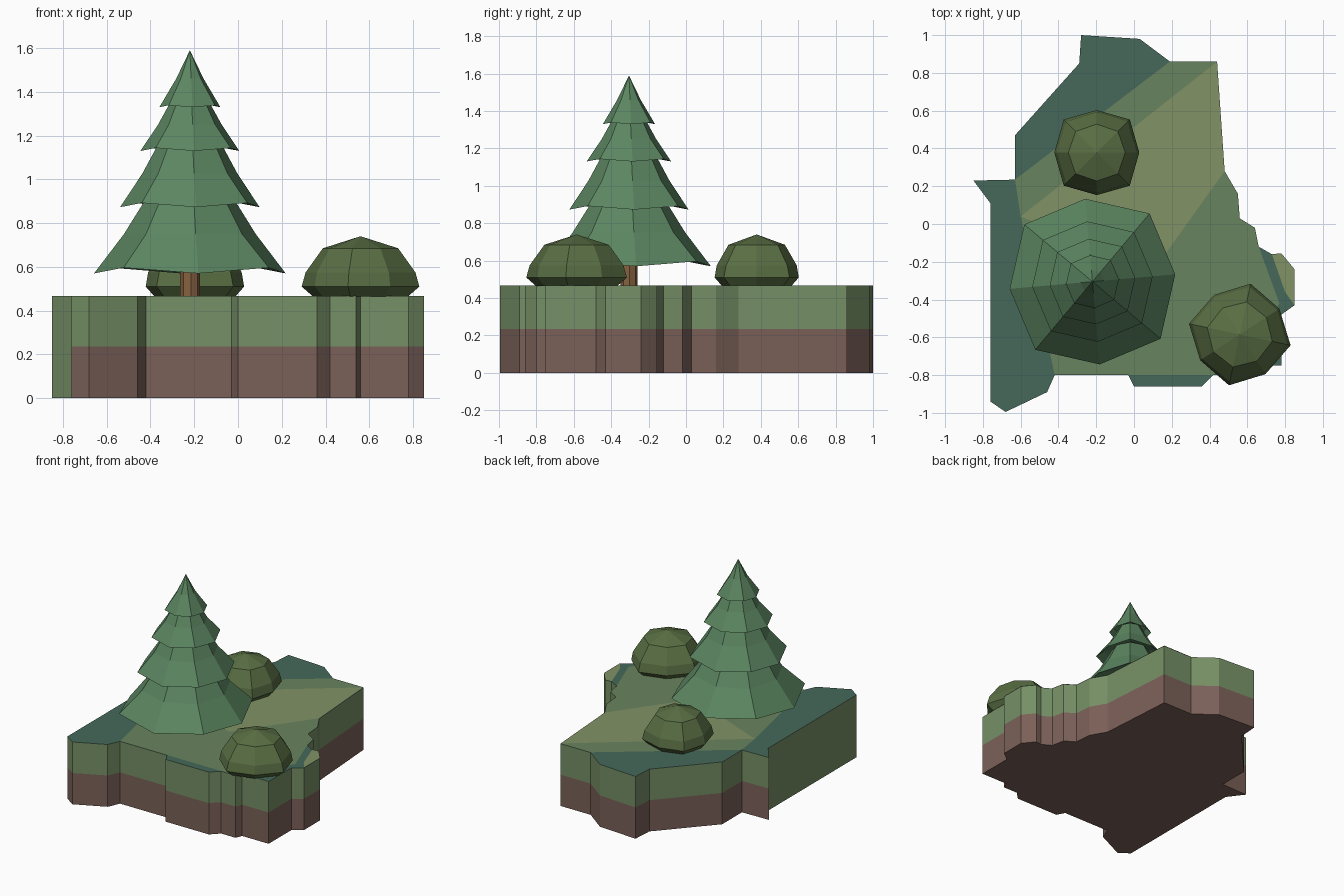
import bpy, bmesh
from math import sin, cos, radians

if "Cube" in bpy.data.objects:
    bpy.data.objects.remove(bpy.data.objects["Cube"])


def mat(name, rgb):
    m = bpy.data.materials.new(name)
    m.diffuse_color = [c ** 2.2 for c in rgb] + [1]
    m.use_nodes = True
    m.node_tree.nodes["Principled BSDF"].inputs["Base Color"].default_value = m.diffuse_color
    return m


GRASS = mat("grass_side", (.46, .56, .40))
DIRT = mat("dirt", (.48, .38, .35))
TEAL = mat("dark_turf", (.28, .41, .36))
MID = mat("turf", (.41, .51, .37))
LIGHT = mat("light_turf", (.50, .57, .40))
NEEDLE = mat("needles", (.36, .52, .38))
LEAF = mat("bush_leaf", (.35, .43, .27))
BARK = mat("bark", (.52, .38, .26))


def finish(bm, name, mats, fix=True):
    if fix:
        bmesh.ops.recalc_face_normals(bm, faces=bm.faces)
    me = bpy.data.meshes.new(name)
    bm.to_mesh(me)
    bm.free()
    for m in mats:
        me.materials.append(m)
    ob = bpy.data.objects.new(name, me)
    bpy.context.collection.objects.link(ob)
    return ob


def lathe(name, m, centre, profile, rot, n=8):
    """Faceted stack of rings; each row is (radius, z, odd radius factor, odd z shift)."""
    bm = bmesh.new()
    rings = []
    for r, z, k, dz in profile:
        if r == 0:
            rings.append([bm.verts.new((*centre, z))])
            continue
        ring = []
        for i in range(n):
            a, odd = radians(rot + 360 * i / n), i % 2
            rr = r * (k if odd else 1)
            ring.append(bm.verts.new((centre[0] + rr * cos(a), centre[1] + rr * sin(a),
                                      z + dz * odd)))
        rings.append(ring)
    for a, b in zip(rings, rings[1:]):
        for i in range(n):
            j = (i + 1) % n
            if len(a) == 1:
                bm.faces.new((a[0], b[j], b[i]))
            elif len(b) == 1:
                bm.faces.new((a[i], a[j], b[0]))
            else:
                bm.faces.new((a[i], a[j], b[j], b[i]))
    for ring, flip in ((rings[0], True), (rings[-1], False)):
        if len(ring) > 1:
            bm.faces.new(ring[::-1] if flip else ring)
    return finish(bm, name, [m])


# Ground slab: one outline, soil below and grass above
TOP, SOIL = .468, .235
outline = [(-.85, .23), (-.76, .11), (-.76, -.94), (-.68, -.995), (-.46, -.89), (-.42, -.80),
           (-.03, -.80), (0, -.86), (.36, -.86), (.42, -.80), (.54, -.80), (.56, -.75),
           (.78, -.75), (.78, -.48), (.85, -.43), (.85, -.24), (.78, -.155), (.73, -.16),
           (.66, -.12), (.64, -.02), (.56, .03), (.55, .16), (.48, .28), (.44, .86),
           (.19, .86), (.03, .98), (-.28, 1), (-.29, .85), (-.63, .47), (-.63, .235)]
bm = bmesh.new()
levels = [[bm.verts.new((x, y, z)) for x, y in outline] for z in (0, SOIL, TOP)]
n = len(outline)
for k in range(2):
    for i in range(n):
        j = (i + 1) % n
        f = bm.faces.new((levels[k][i], levels[k][j], levels[k + 1][j], levels[k + 1][i]))
        # the long left cut is grass all the way down
        f.material_index = 0 if k == 1 or i < 2 else 1
bm.faces.new(levels[0][::-1]).material_index = 1
bm.faces.new(levels[2]).material_index = 2
finish(bm, "ground", [GRASS, DIRT, TEAL])


# Turf patches lying on the slab
def patch(name, m, pts):
    bm = bmesh.new()
    f = bm.faces.new([bm.verts.new((x, y, TOP + .002)) for x, y in pts])
    f.normal_update()
    if f.normal.z < 0:
        f.normal_flip()
    finish(bm, name, [m], False)


patch("turf_back", MID, [(.19, .86), (.44, .86), (-.60, .04), (-.63, .235)])
patch("turf_light", LIGHT, [(.44, .86), (.48, .28), (.10, -.25), (-.60, .04)])
patch("turf_front", MID, [(.48, .28), (.55, .16), (.56, .03), (.64, -.02), (.66, -.12), (.77, -.42),
                          (.56, -.75), (.54, -.80), (-.42, -.80), (-.60, .04), (.10, -.25)])
patch("turf_right", LIGHT, [(.73, -.16), (.78, -.155), (.85, -.24), (.85, -.43), (.80, -.36)])

# Pine: trunk and four flared tiers
TREE = (-.22, -.305)
lathe("trunk", BARK, TREE, [(.046, TOP - .01, 1, 0), (.046, .68, 1, 0)], 5)
tiers = [(.44, .570, .19, .93), (.32, .873, .135, 1.18), (.227, 1.13, .08, 1.37), (.14, 1.33, 0, 1.59)]
for i, (r, z, rt, zt) in enumerate(tiers):
    mid = (rt + (r - rt) * .45, z + (zt - z) * .5, 1.03, 0)
    lathe(f"pine_tier_{i + 1}", NEEDLE, TREE,
          [(0, z + .16 * r + .05, 1, 0), (r * .8, z + .035, 1.05, .015), (r, z, 1.07, .06 * r),
           mid, (rt, zt, 1.02, 0)], 5)

# Bushes: squarish eight-sided domes
for name, c, s, rot in (("bush_back", (-.197, .378), .225, 0), ("bush_right", (.56, -.585), .25, 33)):
    lathe(name, LEAF, c, [(s * .82, TOP - .004, 1.08, 0), (s, .51, 1.1, 0), (s * .95, .575, 1.08, 0),
                          (s * .67, .685, 1.05, 0), (0, .74, 1, 0)], rot)
